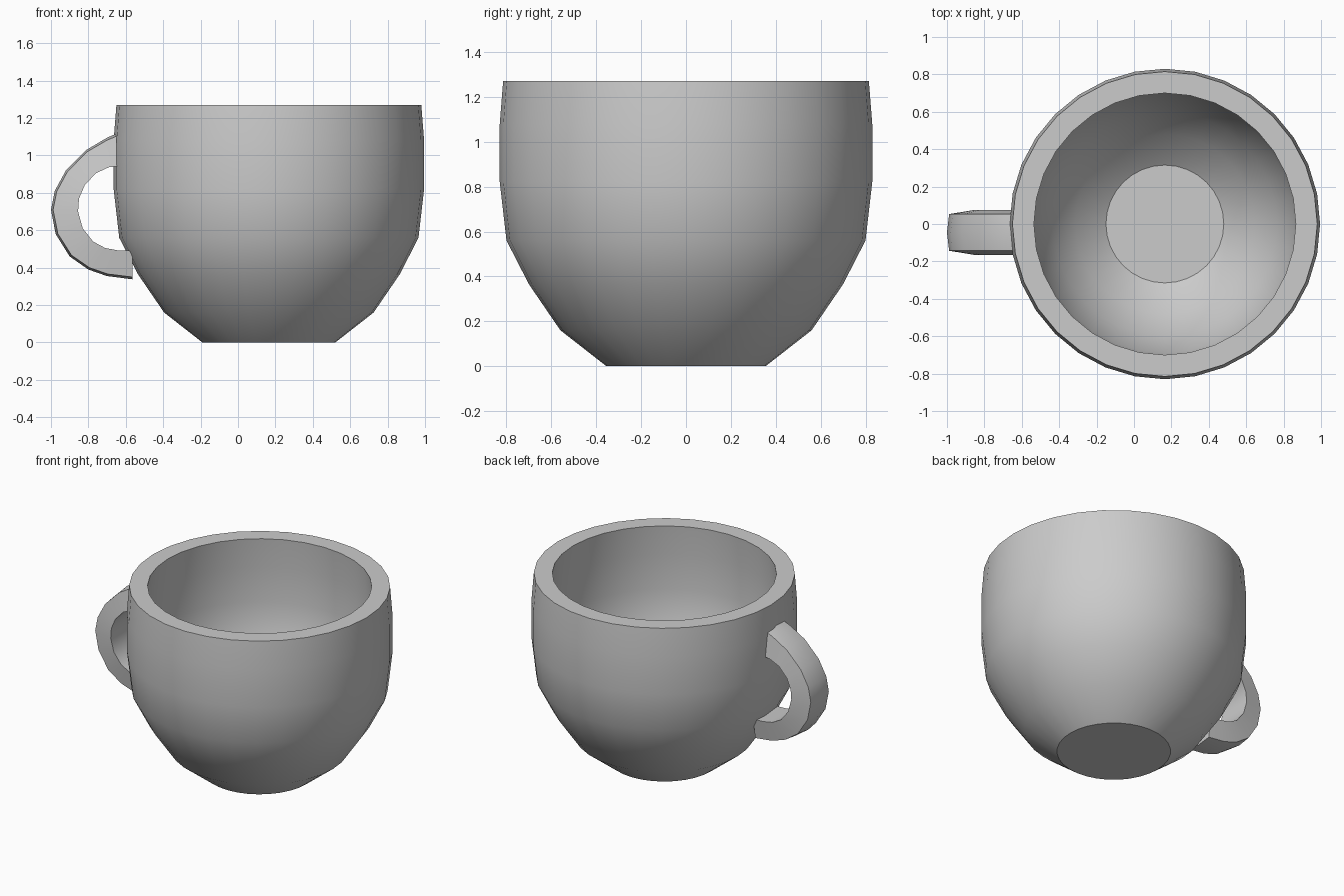
import bpy
import bmesh
from math import radians
from mathutils import Matrix, Vector

cube = bpy.data.objects.get("Cube")
if cube:
    bpy.data.objects.remove(cube)

CUP_X = 0.165
HANDLE_Y = -0.045

clay = bpy.data.materials.new("light grey")
clay.use_nodes = True
clay.diffuse_color = (0.6, 0.6, 0.6, 1)
clay.node_tree.nodes["Principled BSDF"].inputs["Base Color"].default_value = (0.6, 0.6, 0.6, 1)


def finish(name, bm):
    """Turn a bmesh into a smooth object with sharp creases."""
    bmesh.ops.recalc_face_normals(bm, faces=bm.faces)
    mesh = bpy.data.meshes.new(name)
    bm.to_mesh(mesh)
    bm.free()
    mesh.materials.append(clay)
    obj = bpy.data.objects.new(name, mesh)
    bpy.context.collection.objects.link(obj)
    bpy.ops.object.select_all(action="DESELECT")
    obj.select_set(True)
    bpy.context.view_layer.objects.active = obj
    bpy.ops.object.shade_smooth_by_angle(angle=radians(30))
    return obj


# Cup: thick-walled profile (radius, height) turned around the vertical axis
outer_wall = [(0, 0), (0.355, 0), (0.56, 0.16), (0.70, 0.365), (0.80, 0.56),
              (0.83, 0.82), (0.83, 1.08), (0.815, 1.27)]
inner_wall = [(0.70, 1.27), (0.715, 1.07), (0.715, 0.83), (0.69, 0.60),
              (0.60, 0.42), (0.48, 0.24), (0.315, 0.115), (0, 0.115)]
bm = bmesh.new()
verts = [bm.verts.new((r, 0, z)) for r, z in outer_wall + inner_wall]
edges = [bm.edges.new(pair) for pair in zip(verts, verts[1:])]
bmesh.ops.spin(bm, geom=verts + edges, cent=(0, 0, 0), axis=(0, 0, 1),
               angle=radians(360), steps=32)
bmesh.ops.remove_doubles(bm, verts=bm.verts, dist=0.001)
bmesh.ops.transform(bm, matrix=Matrix.Translation((CUP_X, 0, 0)), verts=bm.verts)
finish("cup_body", bm)

# Handle: curved band, wider on the inside and slightly domed on the outside
outer_arc = [(-0.62, 1.13), (-0.70, 1.095), (-0.81, 1.03), (-0.92, 0.92),
             (-0.98, 0.81), (-1.0, 0.71), (-0.975, 0.58), (-0.90, 0.46),
             (-0.80, 0.39), (-0.70, 0.355), (-0.565, 0.338)]
inner_arc = [(-0.62, 0.945), (-0.69, 0.937), (-0.76, 0.905), (-0.82, 0.84),
             (-0.85, 0.77), (-0.855, 0.70), (-0.83, 0.61), (-0.775, 0.54),
             (-0.71, 0.505), (-0.64, 0.492), (-0.565, 0.49)]
# (side offset, blend from inner arc to outer arc)
section = [(-0.12, 0), (-0.098, 0.92), (0, 1), (0.098, 0.92), (0.12, 0)]
bm = bmesh.new()
rings = []
for (ox, oz), (ix, iz) in zip(outer_arc, inner_arc):
    outside, inside = Vector((ox, 0, oz)), Vector((ix, 0, iz))
    rings.append([bm.verts.new(inside.lerp(outside, t) + Vector((0, HANDLE_Y + side, 0)))
                  for side, t in section])
for a, b in zip(rings, rings[1:]):
    for i in range(len(section)):
        j = (i + 1) % len(section)
        bm.faces.new((a[i], a[j], b[j], b[i]))
bm.faces.new(rings[0])
bm.faces.new(rings[-1])
finish("handle", bm)
